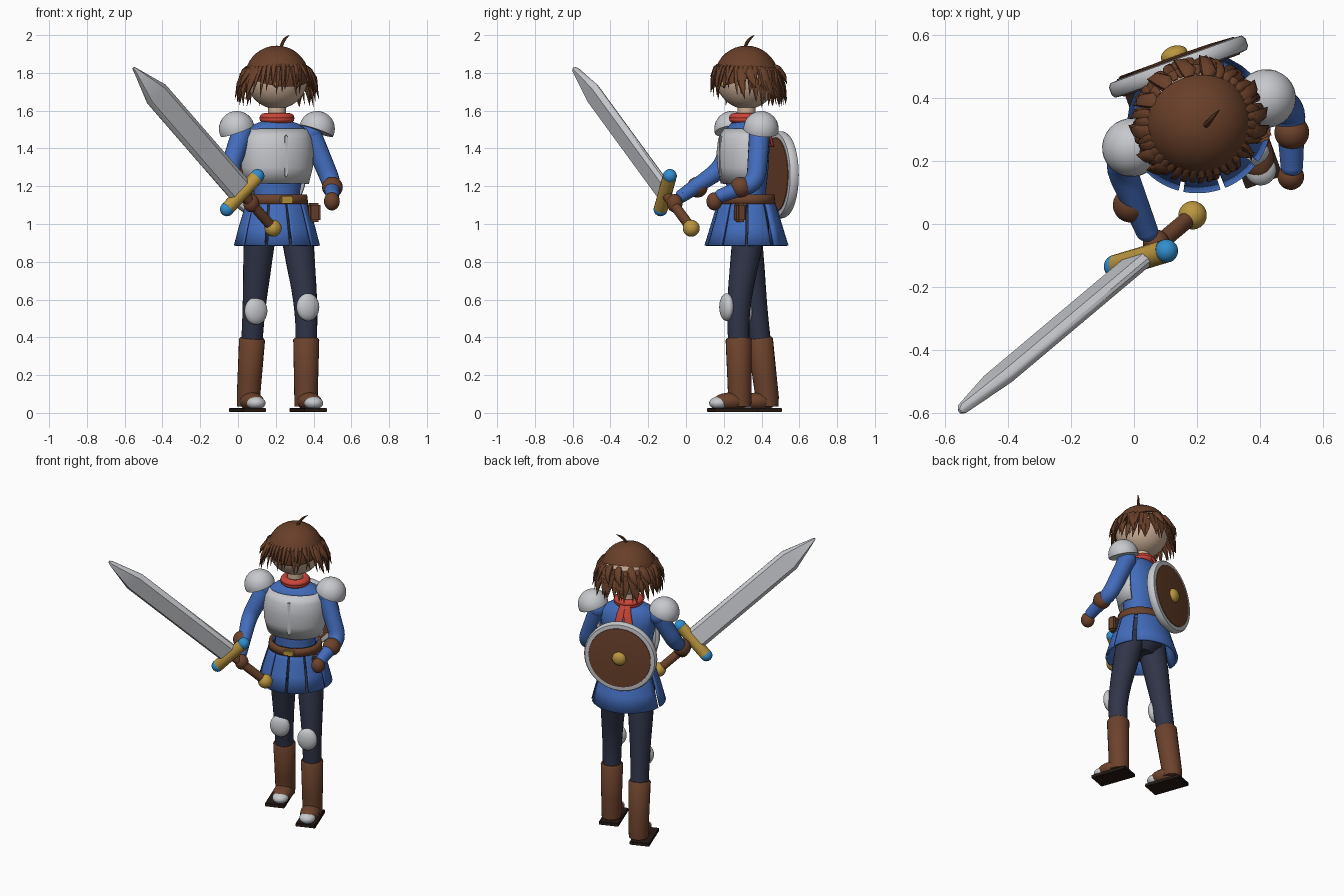
import bpy, bmesh, math, random
from mathutils import Matrix, Vector as V

if "Cube" in bpy.data.objects:
    bpy.data.objects.remove(bpy.data.objects["Cube"])

random.seed(4)
COLORS = {
    "tunic_blue": (.055, .15, .5), "leather_brown": (.15, .055, .025), "hair_brown": (.14, .05, .022),
    "steel": (.57, .58, .61), "trouser_navy": (.03, .035, .065), "gold": (.5, .31, .05),
    "scarf_red": (.6, .06, .04), "skin": (.62, .44, .32), "gem_blue": (.03, .27, .62), "sole_dark": (.02, .011, .008)}
MATS = {}
for n, c in COLORS.items():
    MATS[n] = bpy.data.materials.new(n)
    MATS[n].diffuse_color = (*c, 1)

# The body stands turned 20 degrees; B maps body space (front is -y) to the scene
B = Matrix.Translation((.206, .32, 0)) @ Matrix.Rotation(math.radians(20), 4, 'Z')
TURN = B.to_3x3().to_4x4()


def finish(bm, name, mat, thick=0):
    bmesh.ops.recalc_face_normals(bm, faces=bm.faces)
    me = bpy.data.meshes.new(name)
    bm.to_mesh(me)
    bm.free()
    me.materials.append(MATS[mat])
    ob = bpy.data.objects.new(name, me)
    bpy.context.collection.objects.link(ob)
    if thick:
        m = ob.modifiers.new("shell", 'SOLIDIFY')
        m.thickness, m.offset = thick, 0
    return ob


def bridge(bm, rings, closed=True, caps=True):
    n = len(rings[0])
    for a, b in zip(rings, rings[1:]):
        for i in range(n if closed else n - 1):
            j = (i + 1) % n
            bm.faces.new((a[i], a[j], b[j], b[i]))
    if caps and closed:
        bm.faces.new(rings[0])
        bm.faces.new(rings[-1])


def tube(bm, pts, radii, seg=16, flat=1.0, smooth=0):
    """Round tube along points; flat squashes the section, smooth subdivides the path."""
    pts = [V(p) for p in pts]
    radii = list(radii)
    for _ in range(smooth):  # corner cutting
        q, r = [pts[0]], [radii[0]]
        for i in range(len(pts) - 1):
            for t in (.25, .75):
                q.append(pts[i].lerp(pts[i + 1], t))
                r.append(radii[i] * (1 - t) + radii[i + 1] * t)
        pts, radii = q + [pts[-1]], r + [radii[-1]]
    rings = []
    for i, p in enumerate(pts):
        d = (pts[min(i + 1, len(pts) - 1)] - pts[max(i - 1, 0)]).normalized()
        out = p - V((.206, .32, p.z))
        x = d.cross(out if out.length > .02 and abs(d.dot(out.normalized())) < .98 else V((.3, -.9, .2))).normalized()
        y = d.cross(x)
        rings.append([bm.verts.new(p + radii[i] * (x * math.cos(a) + y * flat * math.sin(a)))
                      for a in (2 * math.pi * k / seg for k in range(seg))])
    bridge(bm, rings)


def make_tube(name, mat, pts, radii, **kw):
    bm = bmesh.new()
    tube(bm, pts, radii, **kw)
    return finish(bm, name, mat)


def ball(name, mat, loc, scale, rot=TURN, cut=None):
    """Ellipsoid; cut=(height, normal) keeps the part above a plane in unit space."""
    bm = bmesh.new()
    bmesh.ops.create_uvsphere(bm, u_segments=28, v_segments=18, radius=1)
    if cut:
        g = bm.verts[:] + bm.edges[:] + bm.faces[:]
        bmesh.ops.bisect_plane(bm, geom=g, plane_co=(0, 0, cut[0]), plane_no=cut[1], clear_inner=True)
        bmesh.ops.holes_fill(bm, edges=[e for e in bm.edges if e.is_boundary])
    s = scale if isinstance(scale, tuple) else (scale,) * 3
    bm.transform(Matrix.Translation(loc) @ rot @ Matrix.Diagonal((*s, 1)))
    return finish(bm, name, mat)


def box(name, mat, loc, size, rot=TURN, bevel=.005):
    bm = bmesh.new()
    bmesh.ops.create_cube(bm, size=1)
    bm.transform(Matrix.Translation(loc) @ rot @ Matrix.Diagonal((*size, 1)))
    bmesh.ops.bevel(bm, geom=bm.edges[:], offset=bevel, segments=2, affect='EDGES')
    return finish(bm, name, mat)


def wrap(name, mat, rings, mid=0, half=180, seg=32, thick=0):
    """Elliptic loft (z, rx, ry) round the body; mid/half in degrees from the front."""
    bm = bmesh.new()
    full = half == 180
    vs = []
    for z, rx, ry in rings:
        vs.append([])
        for k in range(seg if full else seg + 1):
            a = math.radians(mid - half + 2 * half * k / seg)
            vs[-1].append(bm.verts.new(B @ V((rx * math.sin(a), -ry * math.cos(a), z))))
    bridge(bm, vs, closed=full, caps=not thick)
    return finish(bm, name, mat, thick)


# Torso, chest armour, belt and skirt
wrap("torso", "tunic_blue", [(1.0, .13, .11), (1.17, .125, .1), (1.3, .15, .112), (1.42, .175, .115),
                             (1.49, .175, .105), (1.53, .12, .08), (1.55, .06, .06)])
wrap("chest_plate", "steel", [(1.215, .165, .122), (1.3, .186, .138), (1.38, .19, .143), (1.45, .18, .135),
                              (1.5, .155, .105)], half=100, thick=.018)
box("chest_ridge", "steel", B @ V((0, -.146, 1.36)), (.018, .014, .22))
wrap("belt", "leather_brown", [(1.105, .158, .142), (1.155, .152, .136)], thick=.02)
box("belt_buckle", "gold", B @ V((0, -.15, 1.13)), (.07, .02, .035))
box("belt_pouch", "leather_brown", B @ V((.17, -.10, 1.06)), (.065, .05, .1), bevel=.01)
SKIRT = [(1.15, .14, .125), (1.08, .168, .155), (.98, .198, .185), (.885, .222, .215)]
for i, (mid, half) in enumerate([(-17, 15), (17, 15), (-52, 16), (52, 16), (-88, 17), (88, 17), (180, 68)]):
    wrap("skirt_panel_%d" % i, "tunic_blue", SKIRT, mid, half, seg=12, thick=.014)
wrap("hips", "trouser_navy", [(.9, .09, .07), (.96, .145, .115), (1.1, .135, .115)])

# Legs, boots and knee guards
for side, hip, knee, ankle, pad, sole in [
        ("left", (.305, .34, 1.0), (.362, .275, .56), (.36, .285, .08), (.37, .215, .56), (.372, .245, .015)),
        ("right", (.12, .31, 1.0), (.085, .37, .56), (.055, .43, .08), (.095, .315, .54), (.05, .375, .015))]:
    h, k, a = V(hip), V(knee), V(ankle)
    make_tube(side + "_leg", "trouser_navy", [h, h.lerp(k, .35), k, k.lerp(a, .5)], (.086, .08, .06, .055), smooth=2, seg=24)
    top = k.lerp(a, .34)
    make_tube(side + "_boot", "leather_brown", [top, top.lerp(a, .03), a.lerp(top, .3), a, a - V((0, 0, .045))],
              (.062, .069, .064, .062, .06), seg=24)
    f = TURN @ V((0, -1, 0))
    ball(side + "_boot_foot", "leather_brown", (a.x + f.x * .05, a.y + f.y * .05, .06), (.06, .1, .048))
    ball(side + "_toe_cap", "steel", (a.x + f.x * .12, a.y + f.y * .12, .052), (.05, .05, .034))
    box(side + "_sole", "sole_dark", sole, (.125, .24, .022), bevel=.003)
    ball(side + "_knee_guard", "steel", pad, (.063, .035, .073))

# Arms with cuffs and gloves
for side, sh, elbow, wrist, cuff, hand in [
        ("left", (.385, .39, 1.48), (.495, .37, 1.22), (.5, .185, 1.15), (.5, .29, 1.195), (.497, .15, 1.12)),
        ("right", (.02, .265, 1.48), (-.045, .185, 1.29), (.04, -.02, 1.15), (-.012, .06, 1.195), (.07, -.06, 1.11))]:
    s, e, w = V(sh), V(elbow), V(wrist)
    make_tube(side + "_arm", "tunic_blue", [s, s.lerp(e, .5), e, e.lerp(w, .5), w], (.055, .053, .05, .042, .036), smooth=2, seg=20)
    ball(side + "_shoulder", "tunic_blue", s, .058)
    ball(side + "_cuff", "leather_brown", cuff, (.055, .055, .055))
    ball(side + "_wrist", "tunic_blue", w, .036)
    ball(side + "_glove", "leather_brown", hand, (.042, .042, .048))
    g = 1 if side == "left" else -1
    ball(side + "_pauldron", "steel", B @ V((g * .226, 0, 1.503)), (.095, .093, .095),
         TURN @ Matrix.Rotation(math.radians(20 * g), 4, 'Y'), cut=(-.12, (0, 0, 1)))

# Neck, scarf and head
HC = B @ V((0, 0, 1.772))
make_tube("neck", "skin", [B @ V((0, 0, 1.52)), B @ V((0, 0, 1.66))], (.048, .048))
wrap("scarf_collar", "scarf_red", [(1.56 + .026 * math.sin(t), .066 + .026 * math.cos(t), .066 + .026 * math.cos(t))
                                   for t in (math.pi * k / 6 for k in range(13))], thick=.002)
for g in (-1, 1):
    make_tube("scarf_tail", "scarf_red", [B @ V((g * .012, .075, 1.57)), B @ V((g * .022, .115, 1.51)),
                                          B @ V((g * .04, .135, 1.41))], (.018, .024, .026), flat=.3)
    ball("eye", "sole_dark", B @ V((g * .056, -.147, 1.745)), (.016, .01, .026))
    ball("iris", "gold", B @ V((g * .056, -.153, 1.742)), (.011, .007, .018))
ball("head", "skin", HC, .163)
ball("hair_cap", "hair_brown", HC, .172, cut=(.12, (0, -.4, 1)))

# Hair locks hanging round the head
bm = bmesh.new()


def lock(ang, root_z, tip_z, flare, r, sway):
    def at(rad, z, da=0):
        a = math.radians(ang + da)
        return B @ V((rad * math.sin(a), -rad * math.cos(a), z))
    root = math.sqrt(max(.001, .170 ** 2 - (root_z - 1.772) ** 2))
    tube(bm, [at(root - .012, root_z + .012), at(root + .012, root_z - .008), at(root + .02 + flare * .5, (root_z + tip_z) / 2, sway * .4),
              at(root + .015 + flare, tip_z, sway)], (r * .5, r, r * .8, .001), seg=7, flat=.55)


for i in range(42):
    ang = -180 + i * 360 / 42
    front = math.cos(math.radians(ang))
    side = abs(math.sin(math.radians(ang)))
    lock(ang, 1.825 + .015 * front, 1.705 - .03 * (1 - front) + random.uniform(-.03, .035),
         .015 + .025 * side * random.random() + .01 * (front < 0), .0125 if front > .4 else .017, random.uniform(-9, 9))
for i in range(17):  # longer rear locks
    ang = 180 - 96 + i * 12
    lock(ang, 1.77, 1.615 + random.uniform(0, .04), .025, .02, random.uniform(-7, 7))
for g in (-1, 1):  # wide side locks
    for a, z in ((60, 1.66), (75, 1.72), (100, 1.66)):
        lock(g * a, 1.82, z, .045, .025, g * 8)
for a in (150, 172, 200, 225):  # tufts at the back of the crown
    lock(a, 1.83, 1.74, .04, .028, 10)
finish(bm, "hair_locks", "hair_brown")
make_tube("hair_curl", "hair_brown", [(.225, .31, 1.93), (.238, .325, 1.965), (.252, .343, 1.985), (.272, .362, 2.0)],
          (.009, .009, .007, .001), seg=8, smooth=1)

# Round shield on the back
SH = B @ Matrix.Translation((0, .19, 1.26)) @ Matrix.Rotation(-math.pi / 2, 4, 'X')


def disc(name, mat, profile):
    bm = bmesh.new()
    rings = [[bm.verts.new(SH @ V((r * math.cos(a), r * math.sin(a), h)))
              for a in (2 * math.pi * k / 48 for k in range(48))] for r, h in profile]
    bridge(bm, rings)
    finish(bm, name, mat)


disc("shield_rim", "steel", [(.2, -.026), (.222, -.024), (.23, -.012), (.23, .012), (.222, .024), (.2, .026)])
disc("shield_face", "leather_brown", [(.2, .02), (.197, .029), (.12, .034), (.03, .036)])
disc("shield_back", "leather_brown", [(.2, -.02), (.197, -.03), (.03, -.03)])
ball("shield_boss", "gold", SH @ V((0, 0, .038)), (.044, .03, .044))

# Sword, built along its own axes: across, through, along
G = V((.022, -.11, 1.166))
U = (V((-.555, -.595, 1.83)) - G).normalized()
W = V((.705, .24, .665))
W = (W - U * W.dot(U)).normalized()
N = U.cross(W)
SW = Matrix((W, N, U)).transposed().to_4x4()
SW.translation = G
bm = bmesh.new()
rings = []
for t, sw, sn in ((0, 1, 1), (.79, 1, 1), (.985, .16, .7), (1.0, .08, .3)):
    rings.append([bm.verts.new(SW @ V((x * sw, y * sn, t))) for x, y in
                  ((.07, .006), (.05, .023), (-.05, .023), (-.07, .006), (-.07, -.006), (-.05, -.023), (.05, -.023), (.07, -.006))])
bridge(bm, rings)
finish(bm, "sword_blade", "steel")
make_tube("sword_guard", "gold", [SW @ V((-.112, 0, 0)), SW @ V((.112, 0, 0))], (.037, .037), seg=20)
for g in (-1, 1):
    ball("guard_gem", "gem_blue", SW @ V((g * .122, 0, 0)), .037)
make_tube("sword_grip", "leather_brown", [G, SW @ V((0, 0, -.27))], (.027, .027))
ball("sword_pommel", "gold", SW @ V((0, 0, -.285)), .045)

# Smooth shading with sharp edges kept
bpy.ops.object.select_all(action='SELECT')
bpy.context.view_layer.objects.active = bpy.data.objects["head"]
bpy.ops.object.shade_smooth_by_angle(angle=math.radians(40))

for m in bpy.data.materials:
    if m.users and not m.is_grease_pencil:
        m.use_nodes = True
        m.node_tree.nodes["Principled BSDF"].inputs["Base Color"].default_value = m.diffuse_color
